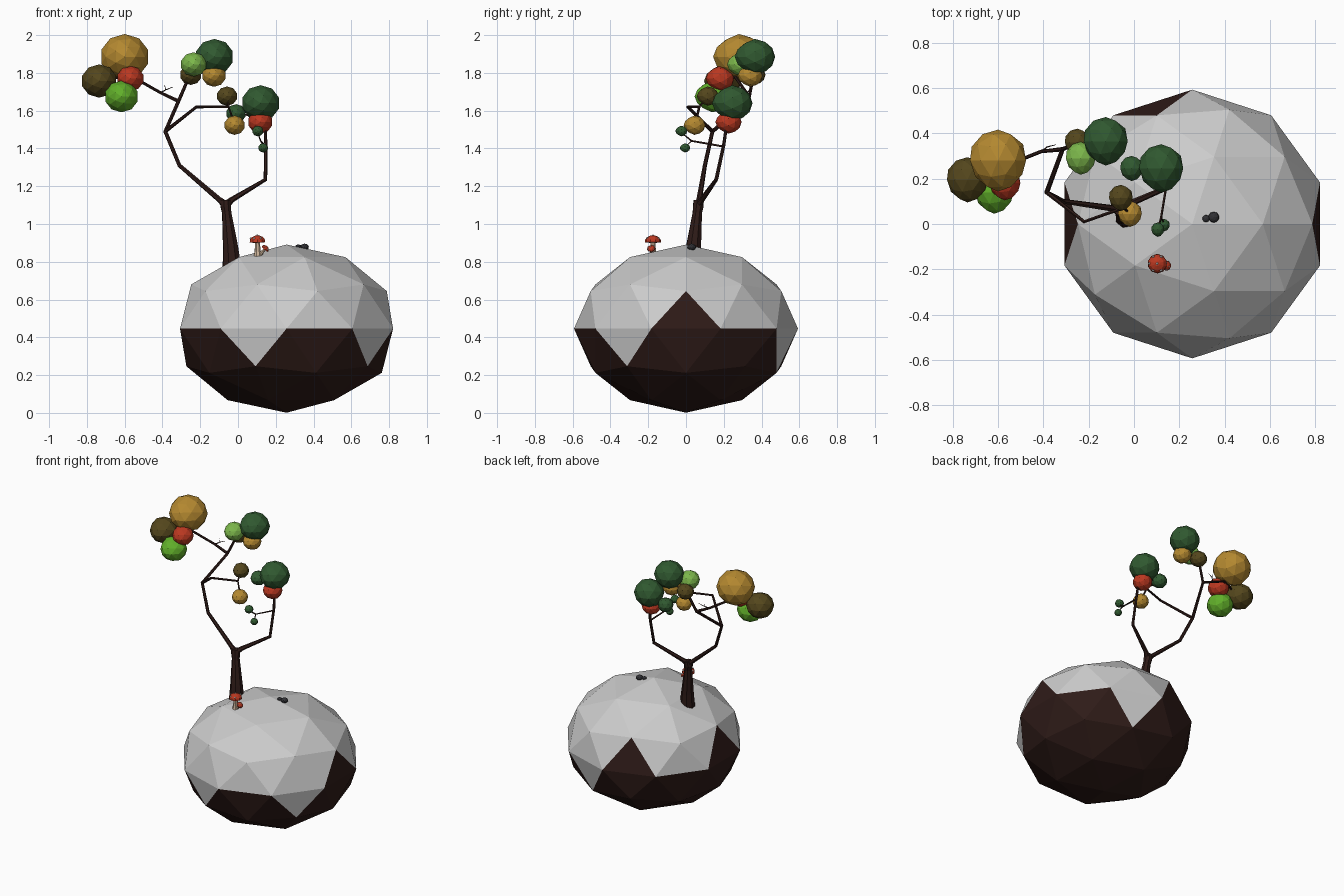
import bpy, bmesh, math
from mathutils import Vector, Matrix

if "Cube" in bpy.data.objects:
    bpy.data.objects.remove(bpy.data.objects["Cube"])


def material(name, r, g, b):
    m = bpy.data.materials.new(name)
    m.diffuse_color = (r, g, b, 1)
    m.use_nodes = True
    m.node_tree.nodes["Principled BSDF"].inputs["Base Color"].default_value = m.diffuse_color
    return m


BARK = material("bark", .028, .011, .009)
GOLD = material("gold_leaf", .46, .25, .03)
OLIVE = material("olive_leaf", .09, .063, .012)
RED = material("red", .5, .04, .015)
BRIGHT = material("bright_leaf", .12, .43, .023)
LIGHT = material("light_leaf", .2, .47, .07)
DARK = material("dark_leaf", .03, .1, .03)
STEM = material("mushroom_stem", .6, .45, .32)
WHITE = material("spot_white", .9, .88, .85)
STONE = material("dark_stone", .03, .03, .035)


def finish(name, bm, *mats):
    me = bpy.data.meshes.new(name)
    bm.to_mesh(me)
    bm.free()
    for m in mats:
        me.materials.append(m)
    ob = bpy.data.objects.new(name, me)
    bpy.context.collection.objects.link(ob)
    return ob


def ball(name, centre, scale, mat, sub=2, leaf=False):
    bm = bmesh.new()
    bmesh.ops.create_icosphere(bm, subdivisions=sub, radius=1)
    if leaf:  # pole towards the front, tapered into an egg
        bmesh.ops.rotate(bm, verts=bm.verts, matrix=Matrix.Rotation(math.radians(90), 3, 'X'))
        for v in bm.verts:
            if v.co.y < 0:
                k = 1 + 0.18 * v.co.y
                v.co.x *= k
                v.co.z *= k
    bmesh.ops.scale(bm, vec=scale, verts=bm.verts)
    bmesh.ops.translate(bm, vec=centre, verts=bm.verts)
    return finish(name, bm, mat)


def limb(name, path, mat, sides=6):
    """Tapered tube through (x, y, z, radius) points."""
    bm = bmesh.new()
    pts = [Vector(p[:3]) for p in path]
    rings = []
    for i, p in enumerate(pts):
        t = (pts[min(i + 1, len(pts) - 1)] - pts[max(i - 1, 0)]).normalized()
        side = t.cross(Vector((0.31, 1, 0.12))).normalized()
        up = side.cross(t)
        rings.append([bm.verts.new(p + path[i][3] * (
            side * math.cos(2 * math.pi * k / sides) + up * math.sin(2 * math.pi * k / sides)))
            for k in range(sides)])
    for a, b in zip(rings, rings[1:]):
        for k in range(sides):
            n = (k + 1) % sides
            bm.faces.new((a[k], a[n], b[n], b[k]))
    bm.faces.new(rings[0])
    bm.faces.new(rings[-1])
    bmesh.ops.recalc_face_normals(bm, faces=bm.faces)
    return finish(name, bm, mat)


# Planet: snowy grey top, dark soil below with an irregular border
bm = bmesh.new()
bmesh.ops.create_icosphere(bm, subdivisions=2, radius=1)
for f in bm.faces:
    c = f.calc_center_median()
    soil = c.z < 0
    ang = round(math.degrees(math.atan2(c.y, c.x)))
    on_rim = sum(abs(v.co.z) < 0.01 for v in f.verts) == 2
    if on_rim and c.z > 0 and abs(ang) in (0, 108, 180) and ang != -108:
        soil = True
    if on_rim and c.z < 0 and ang in (-36, -108, 72):
        soil = False
    f.material_index = int(soil)
bmesh.ops.scale(bm, vec=(.593, .593, .445), verts=bm.verts)
bmesh.ops.translate(bm, vec=(.257, 0, .446), verts=bm.verts)
GREY = material("ground_grey", .55, .55, .55)
finish("planet", bm, GREY, BARK)

# Trunk and branches
limb("trunk", [(-.032, .03, .77, .052), (-.04, .04, .88, .042), (-.06, .06, 1.06, .026),
               (-.065, .065, 1.095, .03), (-.065, .067, 1.125, .028)], BARK, 8)
limb("left_branch", [(-.065, .065, 1.1, .022), (-.1, .07, 1.13, .015), (-.31, .1, 1.31, .011),
                     (-.385, .14, 1.49, .011), (-.315, .33, 1.65, .01), (-.25, .36, 1.80, .008)], BARK)
limb("right_branch", [(-.065, .065, 1.1, .022), (-.03, .085, 1.13, .015), (.145, .16, 1.235, .011),
                      (.148, .2, 1.42, .009), (.14, .22, 1.56, .008)], BARK)
limb("middle_branch", [(-.385, .14, 1.49, .01), (-.22, .01, 1.62, .008), (-.05, .07, 1.62, .007),
                       (-.025, .055, 1.55, .006)], BARK)
limb("outer_branch", [(-.315, .33, 1.65, .01), (-.41, .32, 1.695, .008), (-.56, .26, 1.78, .008),
                      (-.7, .2, 1.77, .006)], BARK)
twigs = [
    [(-.05, .07, 1.62, .006), (-.06, .12, 1.68, .005)],
    [(.148, .2, 1.41, .006), (.12, .03, 1.44, .005), (.105, -.02, 1.48, .003)],
    [(.12, .03, 1.44, .004), (.135, -.003, 1.41, .003)],
    [(.14, .22, 1.55, .005), (.0, .25, 1.59, .004)],
    [(-.25, .36, 1.78, .006), (-.14, .355, 1.82, .005)],
    [(-.41, .32, 1.695, .005), (-.383, .34, 1.71, .003), (-.388, .34, 1.735, .001)],
    [(-.383, .34, 1.71, .003), (-.345, .35, 1.725, .001)],
    [(-.56, .26, 1.78, .006), (-.61, .15, 1.69, .005)],
]
for i, t in enumerate(twigs):
    limb(f"twig_{i}", t, BARK, 4)

# Foliage: x, y, z, radius, colour
leaves = [
    (-.6, .28, 1.885, .13, GOLD), (-.735, .195, 1.757, .095, OLIVE),
    (-.57, .18, 1.77, .072, RED), (-.617, .14, 1.675, .09, BRIGHT),
    (-.235, .29, 1.845, .069, LIGHT), (-.125, .365, 1.885, .102, DARK),
    (-.127, .34, 1.785, .063, GOLD), (-.25, .36, 1.79, .058, OLIVE),
    (-.058, .115, 1.677, .055, OLIVE), (-.018, .045, 1.523, .055, GOLD),
    (-.01, .245, 1.585, .053, DARK), (.12, .245, 1.64, .102, DARK),
    (.118, .225, 1.54, .066, RED), (.105, -.025, 1.492, .03, DARK),
    (.133, -.005, 1.403, .026, DARK),
]
for i, (x, y, z, r, m) in enumerate(leaves):
    ball(f"foliage_{i}", (x, y, z), (r, r * 1.05, r * .93), m, 2, True)


# Mushrooms: flared stem, domed cap and spots
def mushroom(name, base, top, r):
    base, top = Vector(base), Vector(top)
    axis = (top - base).normalized()
    limb(name + "_stem", [(*base, r * .6), (*base.lerp(top, .4), r * .4), (*top, r * .3)], STEM, 8)
    steps = [(-.1, .5), (-.05, 1), (.3, .95), (.6, .7), (.8, .25)]
    limb(name + "_cap", [(*(top + axis * r * h), r * w) for h, w in steps], RED, 10)
    rot = Vector((0, 0, 1)).rotation_difference(axis)
    for k in range(6):
        a = k * math.pi / 3
        d = Vector((math.cos(a) * .82, math.sin(a) * .82, .45)) if k else Vector((0, 0, .8))
        ball(f"{name}_spot_{k}", top + rot @ (d * r), (r * .14,) * 3, WHITE, 1)


mushroom("large_mushroom", (.105, -.175, .82), (.103, -.175, .905), .043)
mushroom("small_mushroom", (.118, -.178, .84), (.143, -.184, .868), .022)

# Pebbles on top of the planet
ball("pebble_large", (.352, .03, .878), (.024, .024, .018), STONE)
ball("pebble_small", (.318, .024, .88), (.016, .016, .012), STONE)
